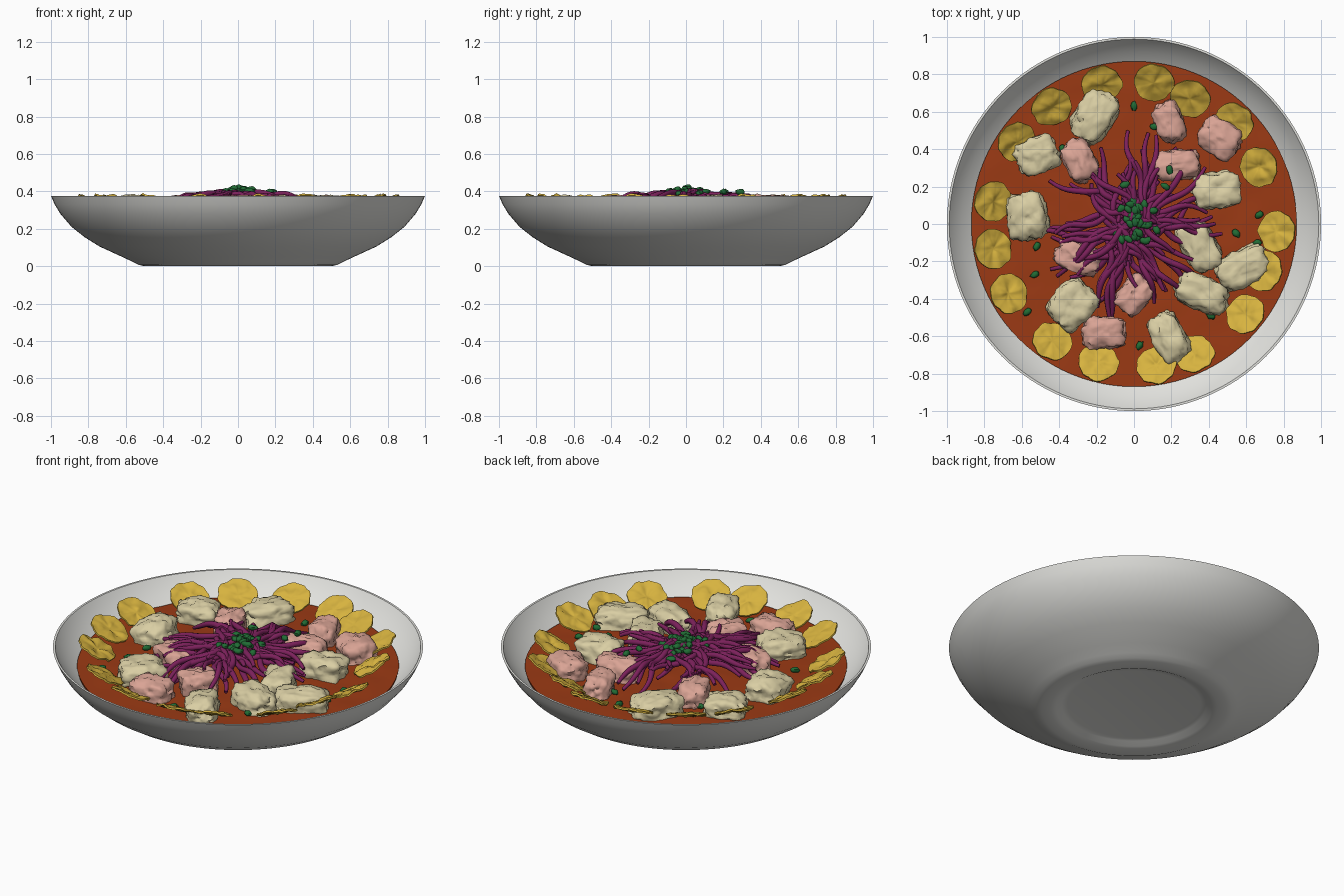
import bpy, bmesh, random
from math import sin, cos, pi, radians, exp, hypot
from mathutils import Vector, Matrix, noise

random.seed(7)
if "Cube" in bpy.data.objects:
    bpy.data.objects.remove(bpy.data.objects["Cube"])


def material(name, r, g, b):
    m = bpy.data.materials.new(name)
    m.use_nodes = True
    m.diffuse_color = (r, g, b, 1)
    node = next(n for n in m.node_tree.nodes if n.type == 'BSDF_PRINCIPLED')
    node.inputs["Base Color"].default_value = (r, g, b, 1)
    return m


CERAMIC = material("white ceramic", 0.76, 0.76, 0.73)
BROTH = material("red broth", 0.33, 0.042, 0.007)
PALE = material("pale cream", 0.70, 0.62, 0.37)
PINK = material("pink meat", 0.70, 0.37, 0.30)
YELLOW = material("golden yellow", 0.68, 0.45, 0.05)
PURPLE = material("purple cabbage", 0.20, 0.015, 0.105)
GREEN = material("herb green", 0.015, 0.15, 0.035)
SOUP_Z = 0.265


def finish(bm, name, mat, angle=50):
    bmesh.ops.recalc_face_normals(bm, faces=bm.faces)
    mesh = bpy.data.meshes.new(name)
    bm.to_mesh(mesh)
    bm.free()
    mesh.materials.append(mat)
    ob = bpy.data.objects.new(name, mesh)
    bpy.context.collection.objects.link(ob)
    bpy.ops.object.select_all(action='DESELECT')
    ob.select_set(True)
    bpy.context.view_layer.objects.active = ob
    bpy.ops.object.shade_smooth_by_angle(angle=radians(angle))
    return ob


def lathe(profile, segments):
    bm = bmesh.new()
    vs = [bm.verts.new((r, 0, z)) for r, z in profile]
    es = [bm.edges.new(p) for p in zip(vs, vs[1:])]
    bmesh.ops.spin(bm, geom=vs + es, cent=(0, 0, 0), axis=(0, 0, 1),
                   angle=2 * pi, steps=segments, use_duplicate=False)
    bmesh.ops.remove_doubles(bm, verts=bm.verts, dist=0.0002)
    return bm


# Bowl: outside from the recessed foot up to the rim, then down the inside
bowl_profile = [(0, 0.025), (0.36, 0.025), (0.39, 0.02), (0.42, 0.004), (0.45, 0),
                (0.5, 0), (0.53, 0.007), (0.56, 0.022), (0.62, 0.05), (0.74, 0.105),
                (0.82, 0.155), (0.89, 0.21), (0.95, 0.28), (0.98, 0.33), (1, 0.376),
                (0.988, 0.376), (0.96, 0.335), (0.92, 0.295), (0.87, 0.25),
                (0.76, 0.18), (0.6, 0.1), (0.4, 0.06), (0, 0.055)]
finish(lathe(bowl_profile, 128), "bowl", CERAMIC)

# Soup: a gently rippled disc
rings = [(i * 0.87 / 20, SOUP_Z) for i in range(21)]
soup = lathe(rings + [(0.865, SOUP_Z - 0.02), (0, SOUP_Z - 0.02)], 96)
for v in soup.verts:
    if v.co.z > SOUP_Z - 0.01:
        v.co.z += 0.006 * noise.noise(v.co * 9)
finish(soup, "soup", BROTH)


# Chunks: boxy rounded lumps with a rough surface
def chunk(name, mat, x, y, a, b, angle):
    bm = bmesh.new()
    bmesh.ops.create_icosphere(bm, subdivisions=4, radius=1)
    seed = Vector([random.uniform(-50, 50) for _ in range(3)])
    height = random.uniform(0.075, 0.09)
    for v in bm.verts:
        n = v.co.normalized()
        box = sum(abs(c) ** 4 for c in n) ** -0.25
        rough = 0.16 * noise.noise(n * 1.8 + seed) + 0.13 * noise.noise(n * 4.5 + seed)
        rough += 0.05 * noise.noise(n * 10 + seed)
        p = n * box * (0.93 + rough)
        v.co = (p.x * a, p.y * b, p.z * height)
    tilt = Matrix.Rotation(random.uniform(-0.12, 0.12), 4, 'X')
    place = Matrix.Translation((x, y, 0.295)) @ Matrix.Rotation(radians(angle), 4, 'Z')
    bm.transform(place @ tilt)
    finish(bm, name, mat, 60)


pale_chunks = [(-.21, .58, .145, .105, 60), (-.52, .37, .12, .1, 20),
               (-.57, .04, .13, .11, 100), (-.33, -.43, .135, .115, 45),
               (.19, -.61, .14, .09, 120), (.36, -.37, .145, .095, -25),
               (.35, -.12, .145, .095, 120), (.59, -.23, .15, .1, 30),
               (.44, .18, .13, .1, 5)]
pink_chunks = [(-.29, .34, .12, .085, 115), (.19, .545, .115, .08, 110),
               (.46, .46, .12, .1, -30), (.225, .315, .13, .085, 5),
               (-.3, -.18, .13, .08, -20), (.005, -.375, .11, .085, 50),
               (-.16, -.58, .12, .09, 0)]
for i, spec in enumerate(pale_chunks):
    chunk(f"pale_chunk_{i + 1}", PALE, *spec)
for i, spec in enumerate(pink_chunks):
    chunk(f"pink_chunk_{i + 1}", PINK, *spec)


# Crisps: thin ruffled discs leaning on the bowl wall
crisp_angles = [103, 82, 66, 45.5, 24.5, -3, -20, -39, -65, -81, -104.5,
                -125, -151, -170, 171, 145, 125]
for i, angle in enumerate(crisp_angles):
    steps = [k * 0.108 / 6 for k in range(7)]
    bm = lathe([(r, 0.005) for r in steps] + [(r, -0.005) for r in reversed(steps)], 40)
    seed = Vector((i * 7.3, i * 3.1, 0))
    for v in bm.verts:
        flat = Vector((v.co.x, v.co.y, 0))
        bump = 0.014 * noise.noise(flat * 18 + seed) + 0.006 * noise.noise(flat * 45 + seed)
        stretch = 1 + 0.1 * noise.noise(flat * 22 - seed)
        v.co = (v.co.x * stretch, v.co.y * stretch, v.co.z + bump)
    out = 0.765 - 0.03 * (i in (2, 4, 6))
    bm.transform(Matrix.Rotation(radians(angle), 4, 'Z')
                 @ Matrix.Translation((out, 0, 0.33))
                 @ Matrix.Rotation(-radians(27), 4, 'Y'))
    finish(bm, f"crisp_{i + 1}", YELLOW)


# Shredded cabbage: tapered wavy strands heaped in the middle
curve = bpy.data.curves.new("cabbage_shreds", 'CURVE')
curve.dimensions = '3D'
curve.bevel_depth = 0.017
curve.bevel_resolution = 2
curve.resolution_u = 3
curve.use_fill_caps = True
COUNT = 88
for i in range(COUNT):
    heading = i * 2.39996 + random.uniform(-0.3, 0.3)
    inner = random.uniform(-0.12, 0.12)
    length = random.uniform(0.24, 0.44)
    side = random.uniform(-0.1, 0.1)
    wave, phase = random.uniform(0.012, 0.035), random.uniform(0, 2 * pi)
    bend = random.uniform(-0.1, 0.1)
    lift = random.uniform(0, 0.035)
    spline = curve.splines.new('NURBS')
    spline.points.add(7)
    for k, p in enumerate(spline.points):
        t = k / 7
        along = inner + t * length
        off = side + bend * t * t + wave * sin(phase + t * 7)
        x = along * cos(heading) - off * sin(heading) - 0.02
        y = along * sin(heading) + off * cos(heading) - 0.01
        r = hypot(x, y)
        z = SOUP_Z + 0.012 + (0.09 + lift) * exp(-(r / 0.33) ** 2) + 0.012 * sin(phase + t * 9)
        z += 0.05 * exp(-((r - 0.33) / 0.12) ** 2) * (i % 3 > 0)
        p.co = (x, y, z, 1)
        p.radius = 0.35 + 0.65 * sin(pi * min(max(t, 0.05), 0.95)) ** 0.6
    spline.order_u = 4
    spline.use_endpoint_u = True
curve.materials.append(PURPLE)
bpy.context.collection.objects.link(bpy.data.objects.new("cabbage_shreds", curve))

# Chopped herbs: a pinch on top of the heap and a few on the soup
scattered = [(0, .63), (.11, .52), (-.05, .21), (.67, .05), (.545, -.05), (.66, -.1),
             (-.57, -.47), (-.53, -.27), (-.52, -.12), (.03, -.65), (.41, -.49),
             (.19, .29), (-.38, .4), (.17, .2)]
spots = []
for x, y in scattered:
    z = SOUP_Z + 0.012
    if hypot(x, y) < 0.4:
        z += 0.12
    spots.append((x, y, z))
for i in range(34):
    r, a = 0.12 * random.random() ** 0.6, random.uniform(0, 2 * pi)
    spots.append((r * cos(a) + 0.01, r * sin(a), 0.425 - 0.25 * r + random.uniform(-0.015, 0.005)))
herbs = bmesh.new()
for spot in spots:
    place = (Matrix.Translation(spot) @ Matrix.Rotation(random.uniform(0, 6), 4, 'Z')
             @ Matrix.Diagonal((1.2, 0.85, 0.75, 1)))
    made = bmesh.ops.create_icosphere(herbs, subdivisions=2, radius=0.021)
    for v in made["verts"]:
        v.co *= 1 + 0.35 * noise.noise(v.co * 70 + Vector(spot) * 40)
    bmesh.ops.transform(herbs, matrix=place, verts=made["verts"])
finish(herbs, "chopped_herbs", GREEN)
